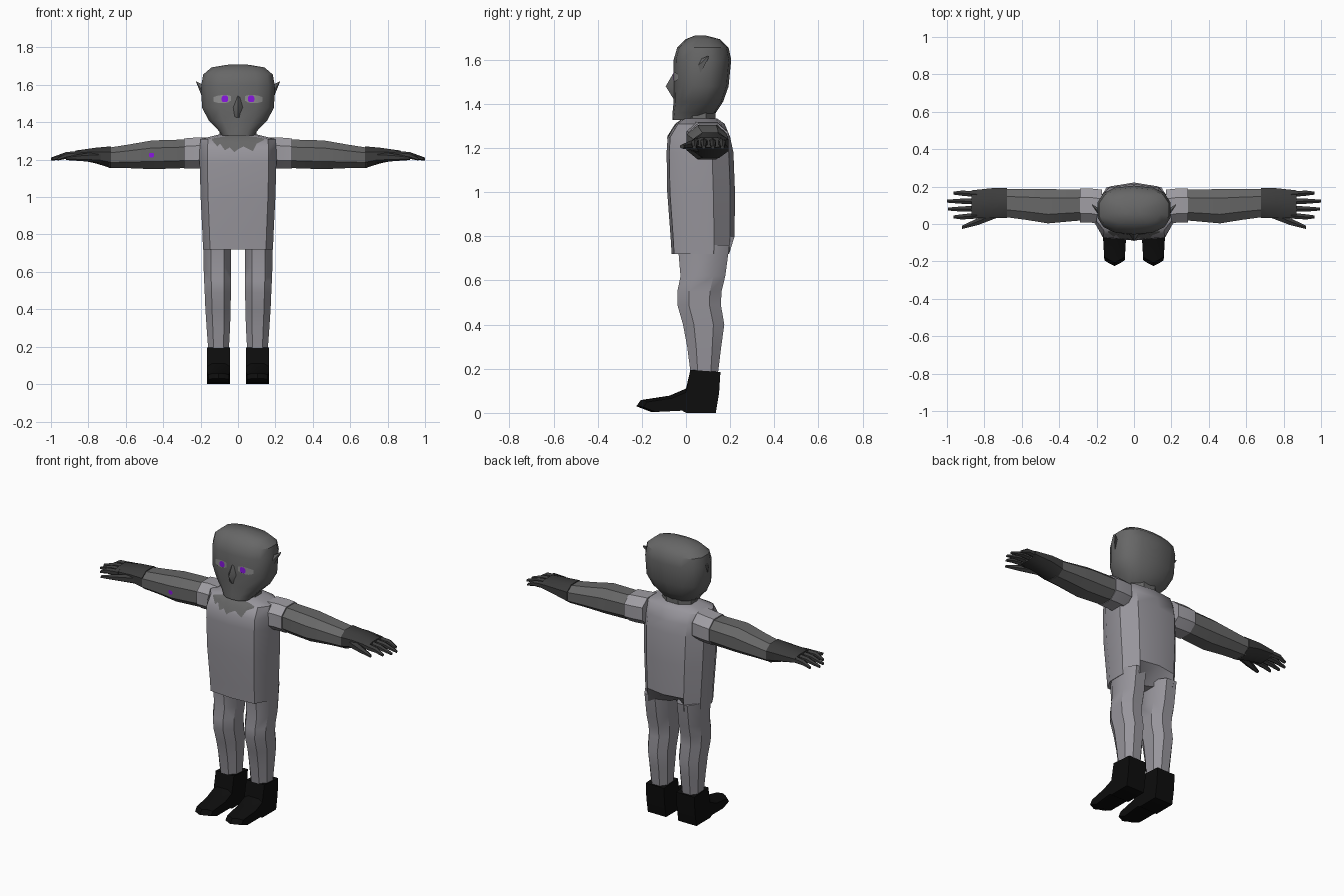
import bpy, bmesh, math
from mathutils import Vector
from mathutils.bvhtree import BVHTree

if "Cube" in bpy.data.objects:
    bpy.data.objects.remove(bpy.data.objects["Cube"])


def material(name, r, g, b):
    m = bpy.data.materials.new(name)
    m.diffuse_color = (r, g, b, 1)
    m.use_nodes = True
    m.node_tree.nodes["Principled BSDF"].inputs["Base Color"].default_value = m.diffuse_color
    return m


CLOTH = material("grey cloth", 0.31, 0.30, 0.33)
SLEEVE = material("pale sleeve", 0.35, 0.34, 0.37)
SKIN = material("dark grey skin", 0.135, 0.135, 0.135)
GLOVE = material("charcoal glove", 0.045, 0.045, 0.045)
BOOT = material("black boot", 0.004, 0.004, 0.004)
EYE = material("eye grey", 0.27, 0.27, 0.27)
IRIS = material("purple iris", 0.25, 0.008, 0.75)


def finish(name, bm, mat, mirror=False, angle=35):
    bmesh.ops.recalc_face_normals(bm, faces=bm.faces)
    me = bpy.data.meshes.new(name)
    bm.to_mesh(me)
    bm.free()
    me.materials.append(mat)
    ob = bpy.data.objects.new(name, me)
    bpy.context.collection.objects.link(ob)
    bpy.ops.object.select_all(action='DESELECT')
    ob.select_set(True)
    bpy.context.view_layer.objects.active = ob
    bpy.ops.object.shade_smooth_by_angle(angle=math.radians(angle))
    if mirror:
        mod = ob.modifiers.new("mirror", 'MIRROR')
        mod.use_mirror_merge = False
    return ob


def loft(name, rings, mat, mirror=False, angle=35):
    """Skin a list of equal-length point rings and cap both ends."""
    bm = bmesh.new()
    vs = [[bm.verts.new(p) for p in ring] for ring in rings]
    n = len(vs[0])
    for a, b in zip(vs, vs[1:]):
        for i in range(n):
            j = (i + 1) % n
            bm.faces.new((a[i], a[j], b[j], b[i]))
    bm.faces.new(vs[0])
    bm.faces.new(vs[-1])
    return finish(name, bm, mat, mirror, angle)


def oval(n, power=1.0, turn=0.5):
    """Unit rounded-square outline."""
    out = []
    for i in range(n):
        t = 2 * math.pi * (i + turn) / n
        c, s = math.cos(t), math.sin(t)
        out.append((math.copysign(abs(c) ** power, c), math.copysign(abs(s) ** power, s)))
    return out


def level(z, xc, hw, yf, yb, shape):
    """Horizontal ring from half width and front/back limits."""
    return [(xc + hw * u, (yf + yb) / 2 + (yb - yf) / 2 * v, z) for u, v in shape]


def across(x, yc, zc, ry, rz, shape):
    """Ring across a limb running along x."""
    return [(x, yc + ry * u, zc + rz * v) for u, v in shape]


def decal(name, columns, target, mat, lift, mirror=False, rows=5):
    """Thin patch of (x, top, bottom) columns laid on the front of a target."""
    bm = bmesh.new()
    src = bmesh.new()
    src.from_mesh(target.data)
    tree = BVHTree.FromBMesh(src)
    grid = []
    for x, top, bot in columns:
        col = []
        for k in range(rows):
            z = bot + (top - bot) * k / (rows - 1)
            hit = tree.ray_cast(Vector((x, -2, z)), Vector((0, 1, 0)))[0]
            col.append(bm.verts.new((x, (hit.y if hit else 0) - lift, z)))
        grid.append(col)
    for a, b in zip(grid, grid[1:]):
        for k in range(rows - 1):
            bm.faces.new((a[k], b[k], b[k + 1], a[k + 1]))
    src.free()
    return finish(name, bm, mat, mirror)


# Torso: boxy tunic with a notch at the back of the hem
half = [(0, 0), (.8, .04), (1, .28), (1, .68), (.65, .93), (0, 1)]
section = half + [(-u, v) for u, v in half[-2:0:-1]]
section = [(u, v * 2 - 1) for u, v in section]
rows = [(.72, .187, -.065, .215), (.80, .19, -.07, .22), (1.0, .20, -.085, .222),
        (1.18, .205, -.088, .215), (1.25, .205, -.083, .20),
        (1.31, .20, -.045, .175), (1.335, .10, -.01, .14)]
rings = [level(z, 0, w, f, b, section) for z, w, f, b in rows]
rings[0][5] = (0, .10, .72)
torso = loft("tunic", rings, CLOTH)

# Bare chest patch with a ragged edge
neckline = [(-.14, 1.312, 1.305), (-.11, 1.318, 1.27), (-.095, 1.32, 1.285), (-.07, 1.325, 1.25),
            (-.045, 1.33, 1.265), (-.02, 1.33, 1.24), (0, 1.33, 1.255), (.03, 1.33, 1.27),
            (.08, 1.322, 1.245), (.10, 1.32, 1.285), (.14, 1.312, 1.305)]
decal("chest_patch", neckline, torso, SKIN, .004)

# Neck and head
oct8 = oval(8)
loft("neck", [level(1.31, 0, .11, -.02, .14, oct8), level(1.40, 0, .10, -.02, .14, oct8)], SKIN)

skull = oval(14, .8, 0.5)
head_rows = [(1.328, .085, -.062, .075), (1.36, .11, -.061, .135), (1.41, .16, -.056, .168),
             (1.48, .197, -.056, .193), (1.60, .20, -.056, .205), (1.655, .19, -.04, .193),
             (1.693, .145, -.002, .155), (1.71, .04, .04, .09)]
head = loft("head", [level(z, 0, w, f, b, skull) for z, w, f, b in head_rows], SKIN)

loft("nose", [[(-.012, -.05, 1.54), (.012, -.05, 1.54), (0, -.057, 1.54)],
              [(-.028, -.05, 1.48), (.028, -.05, 1.48), (0, -.092, 1.48)],
              [(-.02, -.05, 1.425), (.02, -.05, 1.425), (0, -.058, 1.425)]], SKIN)

loft("ear", [[(.185, .04, 1.56), (.185, .06, 1.60), (.19, .085, 1.60), (.19, .06, 1.53)],
             [(.224, .10, 1.615), (.223, .10, 1.618), (.222, .104, 1.618), (.223, .104, 1.612)]],
     SKIN, True, 20)

# Eyes
white = [(.038, 1.54, 1.515), (.055, 1.545, 1.505), (.08, 1.546, 1.502),
         (.105, 1.543, 1.503), (.13, 1.535, 1.51)]
decal("eye_white", white, head, EYE, .004, True)
pupil = [(.053, 1.532, 1.517), (.06, 1.543, 1.507), (.08, 1.543, 1.507), (.088, 1.532, 1.517)]
decal("iris", pupil, head, IRIS, .007, True)

# Arms, sleeves and gloves
arm = loft("arm", [across(*r, oval(8, .85)) for r in (
    (.20, .105, 1.235, .085, .078), (.32, .10, 1.23, .09, .082), (.46, .095, 1.226, .098, .082),
    (.58, .105, 1.218, .088, .068), (.69, .112, 1.21, .08, .058))], SKIN, True)
loft("sleeve", [across(*r, oval(8, .85)) for r in (
    (.17, .09, 1.237, .10, .088), (.24, .10, 1.235, .097, .088),
    (.29, .10, 1.233, .097, .086))], SLEEVE, True)
loft("glove", [across(*r, oval(8, .85)) for r in (
    (.68, .112, 1.213, .085, .062), (.76, .112, 1.222, .085, .045),
    (.87, .105, 1.226, .08, .024))], GLOVE, True)

# Fingers, then the thumb
hexa = oval(6)
for i, (y, tip) in enumerate([(.165, .965), (.122, 1.0), (.08, .995), (.038, .965)]):
    y0 = .105 + (y - .105) * .9
    loft("finger_%d" % (i + 1), [across(.84, y0, 1.226, .018, .022, hexa),
                                 across(.92, y, 1.222, .016, .018, hexa),
                                 across(tip, y, 1.203, .009, .008, hexa)], GLOVE, True)
loft("thumb", [across(.73, .06, 1.212, .03, .03, hexa), across(.83, .015, 1.212, .022, .02, hexa),
               across(.92, -.018, 1.207, .01, .009, hexa)], GLOVE, True)

# Small mark on the right forearm
mirrored_arm = arm.data.copy()
for v in mirrored_arm.vertices:
    v.co.x *= -1
probe = bpy.data.objects.new("arm_probe", mirrored_arm)
decal("arm_mark", [(-.477, 1.23, 1.218), (-.47, 1.236, 1.212), (-.455, 1.236, 1.212),
                   (-.448, 1.23, 1.218)], probe, IRIS, .004)
bpy.data.objects.remove(probe)

# Trouser legs
leg_rows = [(.17, .104, .058, .018, .148), (.30, .105, .067, 0, .165), (.40, .107, .072, -.02, .18),
            (.49, .108, .075, -.046, .165), (.55, .109, .077, -.046, .168),
            (.62, .11, .079, -.032, .185), (.76, .111, .079, -.045, .205)]
loft("trouser_leg", [level(z, c, w, f, b, oval(8, .85)) for z, c, w, f, b in leg_rows], CLOTH, True)

# Boots: side profile swept across the foot, toe pointed at the middle
profile = [(.02, .195), (.0, .11), (-.075, .078), (-.205, .058), (-.225, .03), (-.16, .005),
           (-.02, .012), (.0, 0), (.135, 0), (.15, .09), (.156, .185)]
boot = []
for dx, toe, lift in ((-.062, .86, .85), (-.035, .93, 1), (0, 1, 1), (.035, .93, 1), (.062, .86, .85)):
    boot.append([(.104 + dx * (.88 if y < -.1 else 1), y * toe if y < 0 else y,
                  z * lift if y < .01 else z) for y, z in profile])
loft("boot", boot, BOOT, True)
